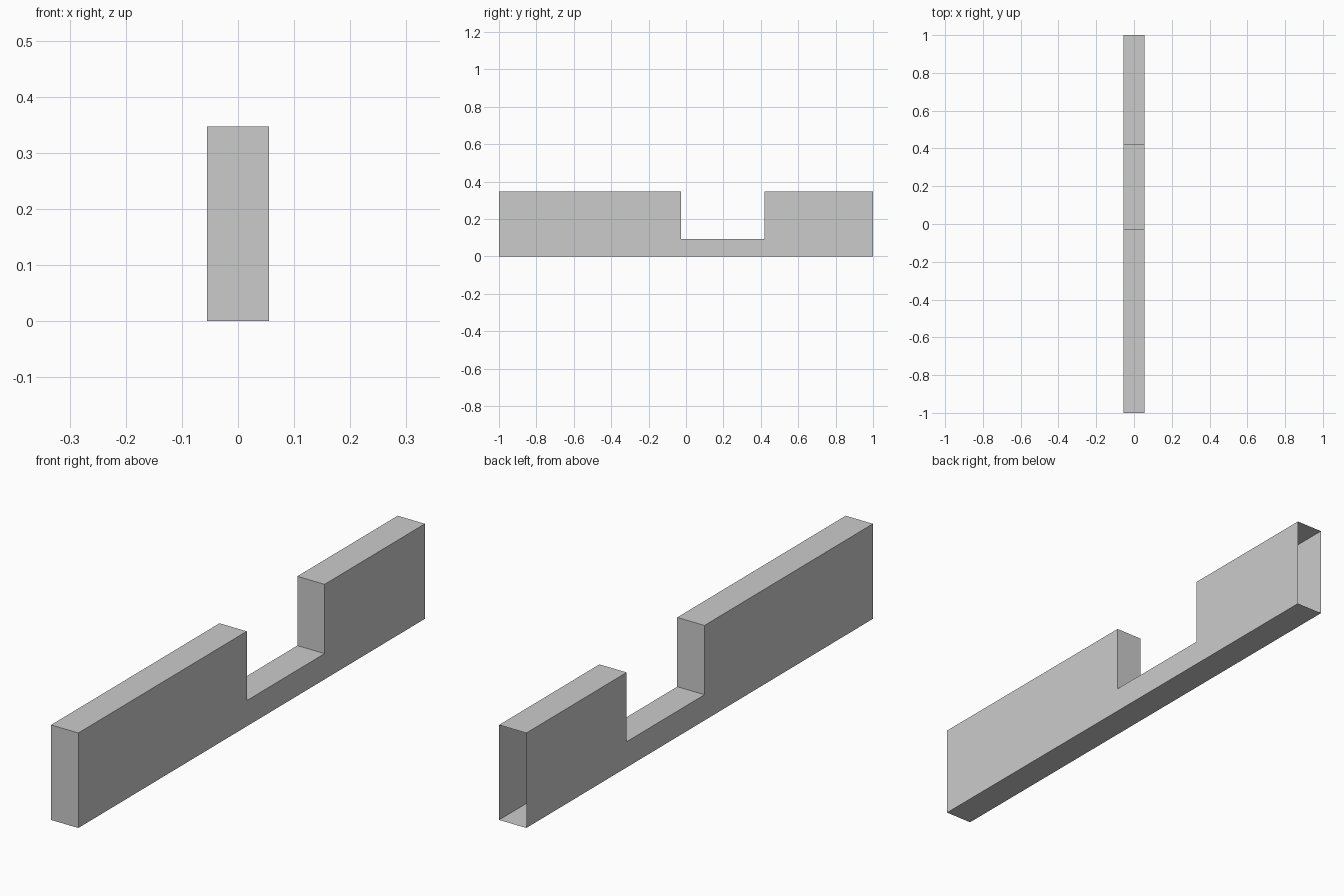
import bpy, bmesh

if "Cube" in bpy.data.objects:
    bpy.data.objects.remove(bpy.data.objects["Cube"])

HALF_W = 0.055

# Side profile (y, z): long wall, low sill notch, short wall
profile = [(-1, 0), (1, 0), (1, 0.347), (0.421, 0.347),
           (0.421, 0.094), (-0.028, 0.094), (-0.028, 0.347), (-1, 0.347)]

bm = bmesh.new()
side = bm.faces.new([bm.verts.new((-HALF_W, y, z)) for y, z in profile])

# Extrude the profile across the thickness, keeping both sides
ext = bmesh.ops.extrude_face_region(bm, geom=[side], use_keep_orig=True)
moved = [v for v in ext["geom"] if isinstance(v, bmesh.types.BMVert)]
bmesh.ops.translate(bm, verts=moved, vec=(2 * HALF_W, 0, 0))
bmesh.ops.recalc_face_normals(bm, faces=bm.faces)

# The back end is left open
back = [f for f in bm.faces if all(v.co.y > 0.99 for v in f.verts)]
bmesh.ops.delete(bm, geom=back, context='FACES_ONLY')

mesh = bpy.data.meshes.new("notched_wall")
bm.to_mesh(mesh)
bm.free()
bpy.context.collection.objects.link(bpy.data.objects.new("notched_wall", mesh))
